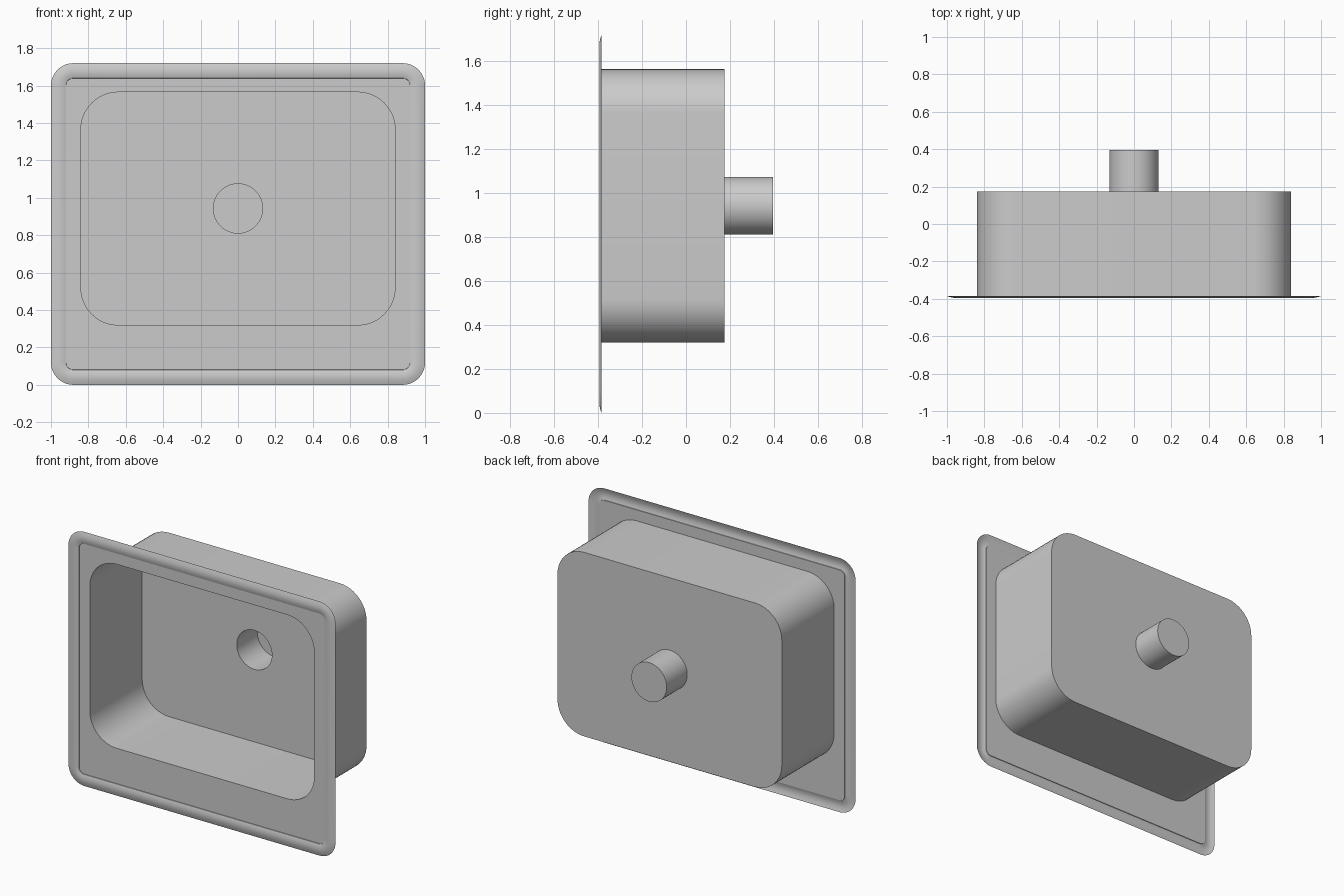
import bpy, bmesh
from math import sin, cos, pi, radians

if "Cube" in bpy.data.objects:
    bpy.data.objects.remove(bpy.data.objects["Cube"])

N = 12                 # segments per rounded corner
FRONT = -0.385         # plane of the flat flange
BACK = 0.175           # plane of the basin floor
BASIN = (0.84, 0.6225, 0.2, 0.9425)   # half width, half height, corner radius, centre z


def rounded_ring(hw, hh, r, cz, y):
    """Rounded rectangle in the xz plane, counter-clockwise seen from the front."""
    pts = []
    for k, (sx, sz) in enumerate([(1, 1), (-1, 1), (-1, -1), (1, -1)]):
        for i in range(N + 1):
            a = (k + i / N) * pi / 2
            pts.append((sx * (hw - r) + r * cos(a), y, cz + sz * (hh - r) + r * sin(a)))
    return pts


def circle_ring(r, cz, y):
    """Circle with the same point count as a rounded ring."""
    n = 4 * (N + 1)
    return [(r * cos(2 * pi * (i + .5) / n), y, cz + r * sin(2 * pi * (i + .5) / n))
            for i in range(n)]


def loft(name, rings, cap=False):
    """Join successive rings with quads, optionally closing the last one."""
    bm = bmesh.new()
    loops = [[bm.verts.new(p) for p in ring] for ring in rings]
    for a, b in zip(loops, loops[1:]):
        for i in range(len(a)):
            j = (i + 1) % len(a)
            bm.faces.new((a[i], a[j], b[j], b[i]))
    if cap:
        bm.faces.new(loops[-1])
    mesh = bpy.data.meshes.new(name)
    bm.to_mesh(mesh)
    bm.free()
    obj = bpy.data.objects.new(name, mesh)
    bpy.context.collection.objects.link(obj)
    bpy.ops.object.select_all(action='DESELECT')
    obj.select_set(True)
    bpy.context.view_layer.objects.active = obj
    bpy.ops.object.shade_smooth_by_angle(angle=radians(30))
    return obj


# Flange: shallow rolled rim, small step, then flat sheet up to the basin mouth
rings = []
for i in range(9):
    d = 0.08 * i / 8
    y = FRONT - 0.010 * sin(pi * 0.88 * i / 8)
    rings.append(rounded_ring(1 - d, 0.86 - d, 0.12 - d, 0.86, y))
rings.append(rounded_ring(0.919, 0.779, 0.039, 0.86, FRONT))
rings.append(rounded_ring(*BASIN, FRONT))
loft("rim_flange", rings)

# Basin: straight walls and a floor with a round drain hole
loft("basin", [rounded_ring(*BASIN, FRONT), rounded_ring(*BASIN, BACK),
               circle_ring(0.132, 0.943, BACK)])

# Drain: short pipe closed at its end
loft("drain_pipe", [circle_ring(0.132, 0.943, BACK), circle_ring(0.132, 0.943, 0.395)], cap=True)
